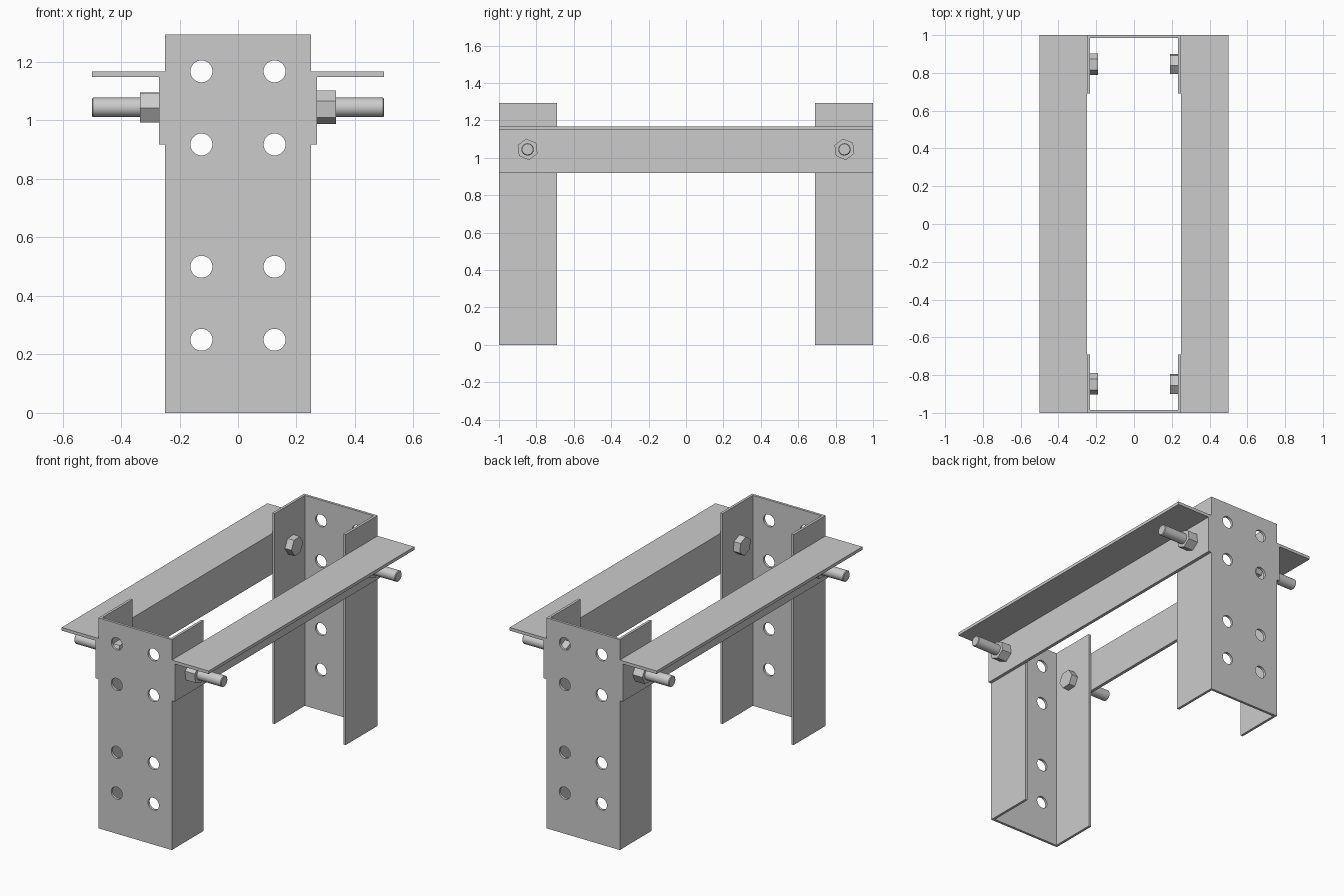
import bpy, bmesh
from math import cos, sin, radians, tau

if "Cube" in bpy.data.objects:
    bpy.data.objects.remove(bpy.data.objects["Cube"])

steel = bpy.data.materials.new("steel grey")
steel.diffuse_color = (0.6, 0.6, 0.6, 1)
steel.use_nodes = True
steel.node_tree.nodes["Principled BSDF"].inputs["Base Color"].default_value = steel.diffuse_color

T = 0.016             # channel wall thickness
H = 1.294             # channel height
BOLT_Y, BOLT_Z = 0.847, 1.045


def loft(bm, rings):
    """Closed solid through a list of equal-length point rings."""
    vs = [[bm.verts.new(p) for p in ring] for ring in rings]
    n = len(vs[0])
    for a, b in zip(vs, vs[1:]):
        for i in range(n):
            j = (i + 1) % n
            bm.faces.new((a[i], a[j], b[j], b[i]))
    bm.faces.new(vs[0][::-1])
    bm.faces.new(vs[-1])


def circle(r, n, turn=0):
    return [(r * cos(tau * i / n + turn), r * sin(tau * i / n + turn)) for i in range(n)]


def finish(name, bm, smooth=False):
    bmesh.ops.recalc_face_normals(bm, faces=bm.faces)
    me = bpy.data.meshes.new(name)
    bm.to_mesh(me)
    bm.free()
    me.materials.append(steel)
    ob = bpy.data.objects.new(name, me)
    bpy.context.collection.objects.link(ob)
    if smooth:
        bpy.ops.object.select_all(action='DESELECT')
        ob.select_set(True)
        bpy.context.view_layer.objects.active = ob
        bpy.ops.object.shade_smooth_by_angle(angle=radians(30))
    return ob


# Cutter for the eight web holes, running through both channels
bm = bmesh.new()
for x in (-0.125, 0.125):
    for z in (0.25, 0.5, 0.918, 1.168):
        loft(bm, [[(x + u, y, z + v) for u, v in circle(0.0375, 32)] for y in (-1.1, 1.1)])
cutter = finish("hole_cutter", bm)
cutter.hide_render = True
cutter.display_type = 'WIRE'

# Upright channels, open towards the middle
for name, s in (("front", -1), ("back", 1)):
    i = 0.25 - T
    prof = [(-0.25, 1), (0.25, 1), (0.25, 0.69), (i, 0.69),
            (i, 1 - T), (-i, 1 - T), (-i, 0.69), (-0.25, 0.69)]
    bm = bmesh.new()
    loft(bm, [[(x, s * y, z) for x, y in prof] for z in (0, H)])
    ob = finish(name + "_channel", bm)
    mod = ob.modifiers.new("holes", 'BOOLEAN')
    mod.operation, mod.solver, mod.object = 'DIFFERENCE', 'EXACT', cutter

for side, s in (("left", -1), ("right", 1)):
    # Angle rail along the outside of the channels
    prof = [(0.25, 0.918), (0.27, 0.918), (0.27, 1.149),
            (0.5, 1.149), (0.5, 1.168), (0.25, 1.168)]
    bm = bmesh.new()
    loft(bm, [[(s * x, y, z) for x, z in prof] for y in (-1, 1)])
    finish(side + "_rail", bm)

    turn = radians(97 if s > 0 else 63)
    for end, e in (("front", -1), ("back", 1)):
        def ring(x, r, n, a=0):
            return [(s * x, e * BOLT_Y + u, BOLT_Z + v) for u, v in circle(r, n, a)]

        # Bolt: hex head inside, shank with chamfered tip outside
        bm = bmesh.new()
        loft(bm, [ring(0.19, 0.057, 6, turn), ring(0.25 - T, 0.057, 6, turn)])
        loft(bm, [ring(0.23, 0.033, 32), ring(0.496, 0.033, 32), ring(0.5, 0.029, 32)])
        finish(f"{end}_{side}_bolt", bm, True)

        # Hex nut against the rail
        bm = bmesh.new()
        loft(bm, [ring(0.27, 0.0575, 6, turn), ring(0.336, 0.0575, 6, turn)])
        finish(f"{end}_{side}_nut", bm)
